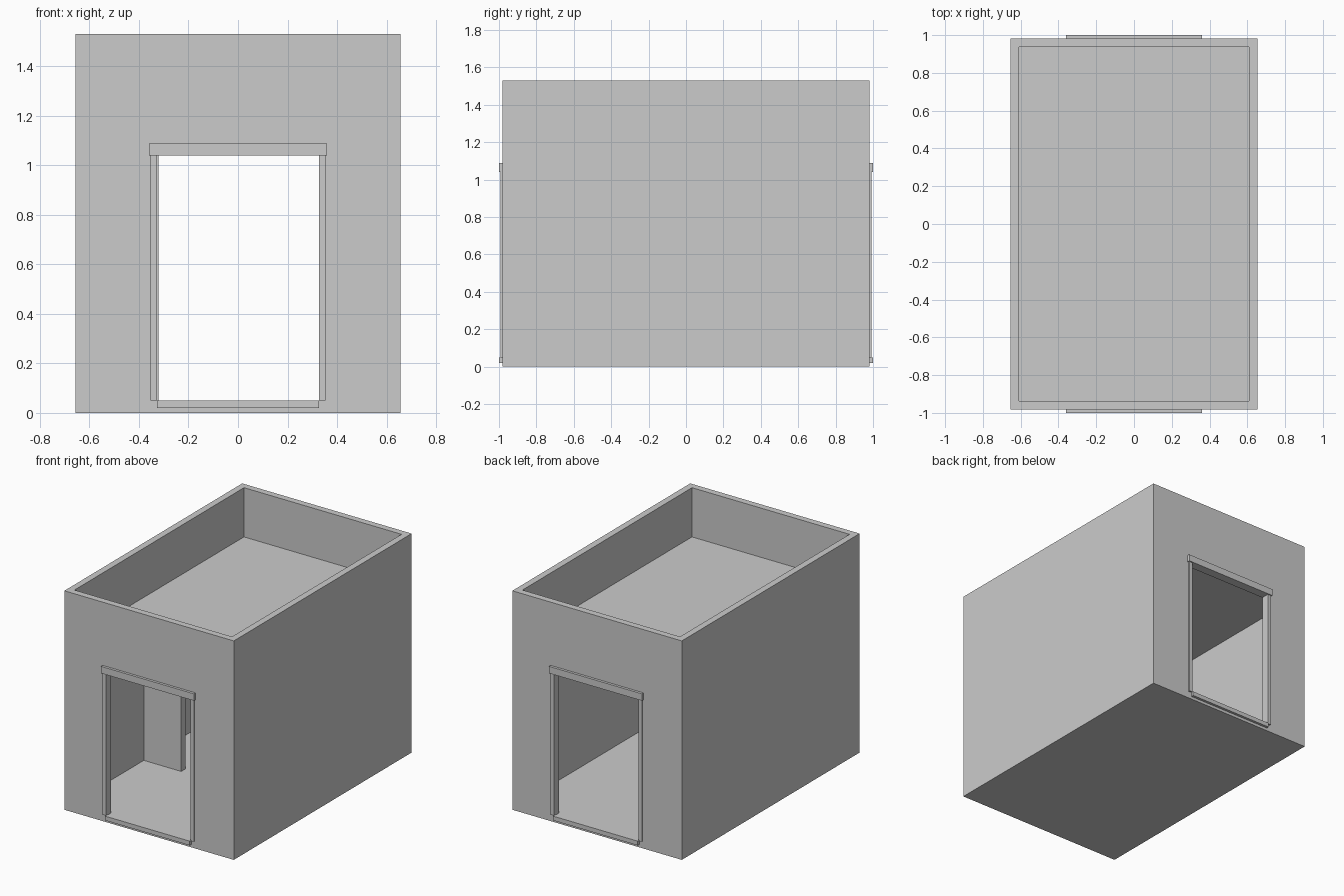
import bpy

if "Cube" in bpy.data.objects:
    bpy.data.objects.remove(bpy.data.objects["Cube"])

W, D, H = 0.655, 0.982, 1.53      # half width, half depth, height of the shell
T = 0.046                         # wall thickness
FLOOR, CEIL, ROOF = 0.047, 1.135, 1.186
DOOR, HEAD = 0.327, 1.04          # door half width and top


def box(name, x, y, z):
    """Axis-aligned box from (min, max) ranges."""
    bpy.ops.mesh.primitive_cube_add(size=1)
    ob = bpy.context.object
    ob.name = name
    for v in ob.data.vertices:
        v.co = [r[0] if c < 0 else r[1] for c, r in zip(v.co, (x, y, z))]
    return ob


def cut(target, cutter):
    """Subtract the cutter and remove it."""
    mod = target.modifiers.new("cut", 'BOOLEAN')
    mod.operation = 'DIFFERENCE'
    mod.solver = 'EXACT'
    mod.object = cutter
    cutter.hide_render = True
    bpy.context.view_layer.objects.active = target
    bpy.ops.object.modifier_apply(modifier=mod.name)
    bpy.data.objects.remove(cutter)


# Shell: walls, floor and sunken roof behind a parapet
shell = box("building_shell", (-W, W), (-D, D), (0, H))
inner = ((-W + T, W - T), (-D + T, D - T))
cut(shell, box("room_cutter", *inner, (FLOOR, CEIL)))
cut(shell, box("parapet_cutter", *inner, (ROOF, H + 0.2)))

# Doorways at front and back
for s in (-1, 1):
    y = sorted((s * (D - T - 0.02), s * (D + 0.1)))
    cut(shell, box("door_cutter", (-DOOR, DOOR), y, (FLOOR, HEAD)))

# Short partition wall inside, on the left
box("partition_wall", (-W + T, -0.32), (-0.17, -0.125), (FLOOR, CEIL))

# Door trim on both ends
for s, end in ((-1, "front"), (1, "back")):
    def out(d):
        return sorted((s * (D - 0.01), s * d))
    box(end + "_lintel", (-0.36, 0.36), out(1.0), (HEAD, 1.088))
    box(end + "_sill", (-DOOR, DOOR), out(1.0), (0.02, 0.05))
    for side, name in ((-1, "left"), (1, "right")):
        x = sorted((side * DOOR, side * 0.353))
        box(f"{end}_{name}_jamb", x, out(0.992), (0.05, HEAD))
